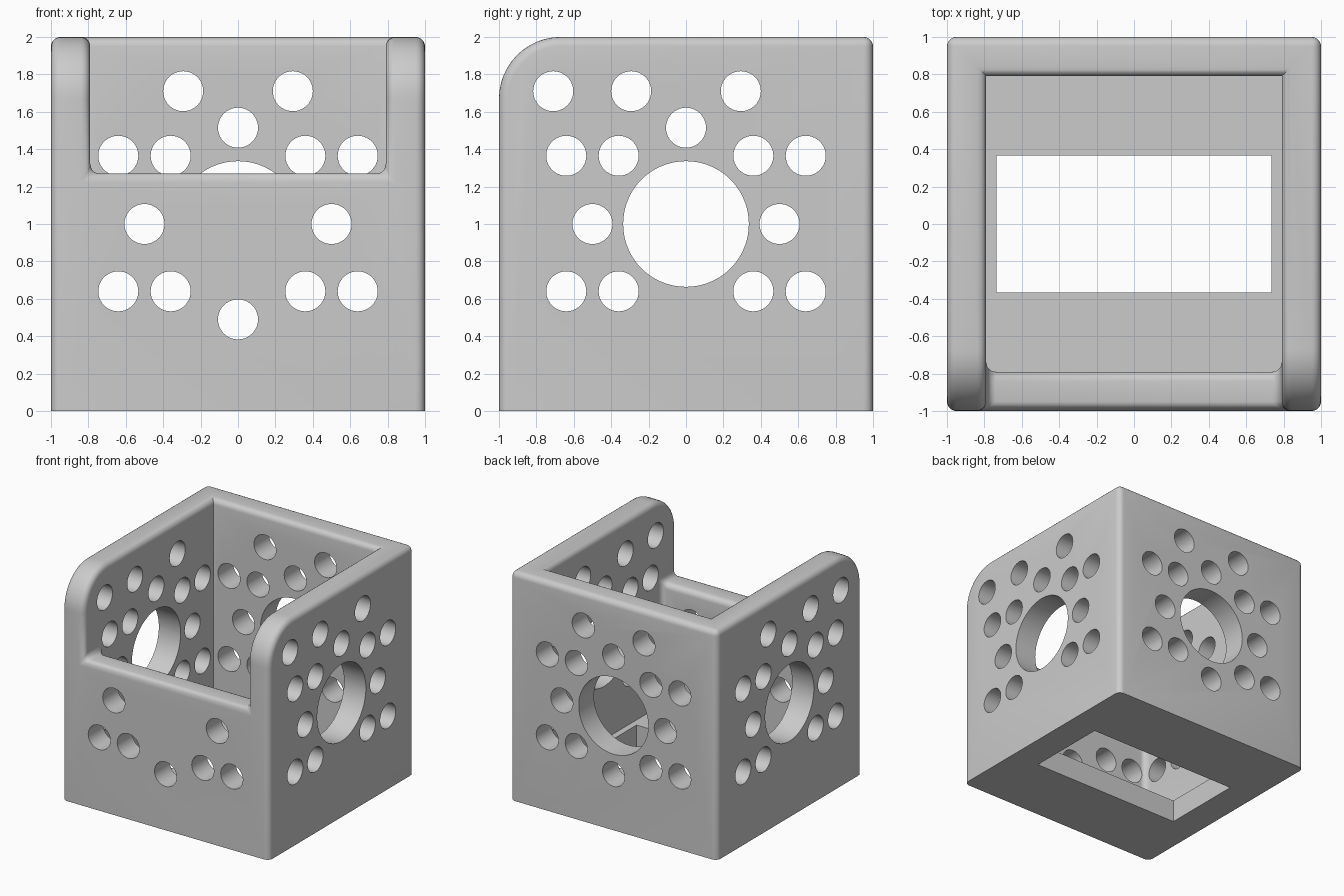
import bpy, bmesh, math
from mathutils import Matrix, Vector

if "Cube" in bpy.data.objects:
    bpy.data.objects.remove(bpy.data.objects["Cube"])

IN = 0.79        # inner wall distance
FLOOR = 0.2      # floor thickness
NOTCH = 1.27     # height of the front wall
R = 0.33         # big radius on the side walls
EDGE = 0.05      # small edge rounding


def add_object(name, bm):
    bmesh.ops.recalc_face_normals(bm, faces=bm.faces)
    mesh = bpy.data.meshes.new(name)
    bm.to_mesh(mesh)
    bm.free()
    ob = bpy.data.objects.new(name, mesh)
    bpy.context.collection.objects.link(ob)
    return ob


def extrude_profile(name, yz, half):
    """Solid made by extruding a y-z profile along x."""
    bm = bmesh.new()
    face = bm.faces.new([bm.verts.new((-half, y, z)) for y, z in yz])
    out = bmesh.ops.extrude_face_region(bm, geom=[face])
    verts = [g for g in out["geom"] if isinstance(g, bmesh.types.BMVert)]
    bmesh.ops.translate(bm, verts=verts, vec=(2 * half, 0, 0))
    return add_object(name, bm)


def cut(ob, cutter):
    """Apply a boolean difference and remove the cutter."""
    mod = ob.modifiers.new("cut", 'BOOLEAN')
    mod.operation, mod.solver, mod.object = 'DIFFERENCE', 'EXACT', cutter
    bpy.context.view_layer.update()
    deps = bpy.context.evaluated_depsgraph_get()
    mesh = bpy.data.meshes.new_from_object(ob.evaluated_get(deps))
    ob.modifiers.clear()
    ob.data = mesh
    bpy.data.objects.remove(cutter)


# Outer block with rounded front top edge
arc = [(-1 + R - R * math.cos(a), 2 - R + R * math.sin(a))
       for a in (math.radians(90 * i / 12) for i in range(13))]
body = extrude_profile("perforated_box", [(1, 0), (-1, 0)] + arc + [(1, 2)], 1)

# Open cavity and front notch in one stepped cutter
cut(body, extrude_profile("cavity_cutter", [
    (IN, FLOOR), (IN, 2.3), (-1.3, 2.3), (-1.3, NOTCH), (-IN, NOTCH), (-IN, FLOOR)], IN))

# Round the rims, outer corners, notch corners and front inner corners
bm = bmesh.new()
bm.from_mesh(body.data)
bmesh.ops.remove_doubles(bm, verts=bm.verts, dist=1e-4)
rounded = []
for e in bm.edges:
    a, b = (v.co for v in e.verts)
    if len(e.link_faces) != 2 or e.calc_face_angle(0) < math.radians(35):
        continue
    if max(a.z, b.z) < FLOOR + 0.05:
        continue
    if not e.is_convex and min(a.y, b.y) > 0:   # back inner corners stay sharp
        continue
    rounded.append(e)
bmesh.ops.bevel(bm, geom=rounded, offset=EDGE, offset_type='OFFSET', segments=5,
                profile=0.5, affect='EDGES', clamp_overlap=False)
bm.to_mesh(body.data)
bm.free()

# Hole layouts: (across, height)
four = [(s * a, z) for s in (-1, 1) for a in (0.36, 0.64) for z in (0.64, 1.365)]
middle = [(-0.5, 1.0), (0.5, 1.0)]
upper = [(-0.293, 1.71), (0.293, 1.71), (0, 1.515)]
low = [(0, 0.49)]
side = four + middle + upper + [(-0.71, 1.71)]
back = four + middle + upper + low
front = [h for h in four if h[1] < 1] + middle + low

holes = bmesh.new()


def drill(axis, sign, layout, big):
    for u, z, r, n in [(u, z, 0.107, 40) for u, z in layout] + ([(0, 1, 0.336, 72)] if big else []):
        if axis == 'X':
            m = Matrix.Translation((sign * 0.9, u, z)) @ Matrix.Rotation(math.pi / 2, 4, 'Y')
        else:
            m = Matrix.Translation((u, sign * 0.9, z)) @ Matrix.Rotation(math.pi / 2, 4, 'X')
        bmesh.ops.create_cone(holes, cap_ends=True, segments=n, radius1=r, radius2=r,
                              depth=0.3, matrix=m)


drill('X', 1, side, True)
drill('X', -1, side, True)
drill('Y', 1, back, True)
drill('Y', -1, front, False)

# Rectangular floor opening
bmesh.ops.create_cube(holes, size=1, matrix=Matrix.Translation((0, 0, 0.1))
                      @ Matrix.Diagonal((1.47, 0.734, 0.4, 1)))
cut(body, add_object("hole_cutter", holes))

# Material and shading
grey = bpy.data.materials.new("light_grey")
grey.diffuse_color = (0.6, 0.6, 0.6, 1)
grey.use_nodes = True
grey.node_tree.nodes["Principled BSDF"].inputs["Base Color"].default_value = grey.diffuse_color
body.data.materials.clear()
body.data.materials.append(grey)
bpy.context.view_layer.objects.active = body
body.select_set(True)
bpy.ops.object.shade_smooth_by_angle(angle=math.radians(30))
